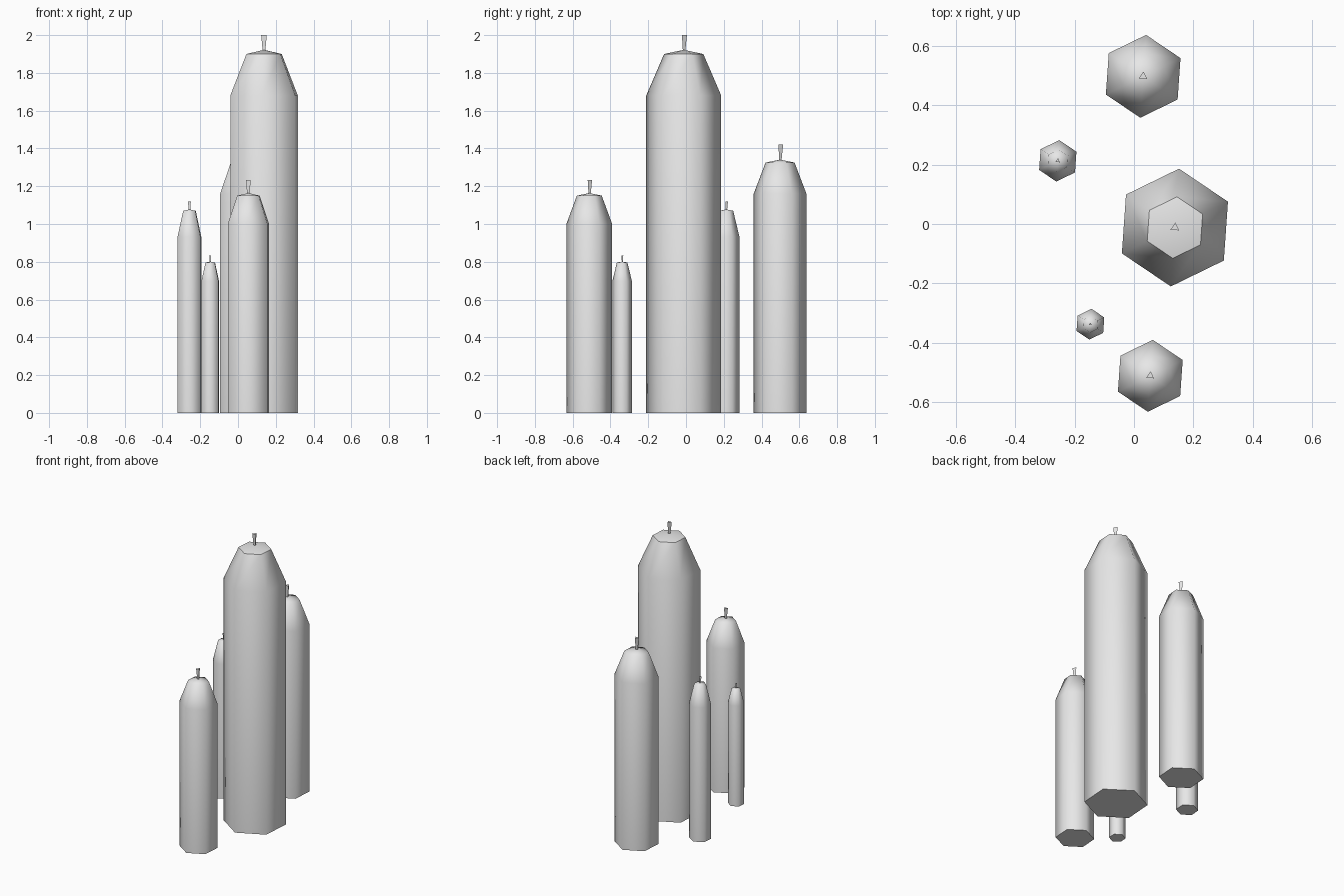
import bpy
import bmesh
from math import cos, sin, radians

cube = bpy.data.objects.get("Cube")
if cube:
    bpy.data.objects.remove(cube, do_unlink=True)

wax = bpy.data.materials.new("light_grey")
wax.use_nodes = True
GREY = (0.8, 0.8, 0.8, 1)
wax.diffuse_color = GREY
wax.node_tree.nodes["Principled BSDF"].inputs["Base Color"].default_value = GREY

TURN = radians(26)


def ring(bm, sides, radius, z, turn):
    step = radians(360 / sides)
    return [bm.verts.new((radius * cos(turn + i * step), radius * sin(turn + i * step), z))
            for i in range(sides)]


def bridge(bm, low, high):
    n = len(low)
    return [bm.faces.new((low[i], low[(i + 1) % n], high[(i + 1) % n], high[i]))
            for i in range(n)]


def finish(bm, name, x, y):
    mesh = bpy.data.meshes.new(name)
    bm.normal_update()
    bm.to_mesh(mesh)
    bm.free()
    mesh.materials.append(wax)
    obj = bpy.data.objects.new(name, mesh)
    obj.location = (x, y, 0)
    bpy.context.collection.objects.link(obj)


def candle(name, x, y, radius, top_radius, shoulder, rim, tip, wick_top, wick_radius, crisp):
    # Six-sided wax body with a tapered shoulder and shallow pointed cap
    bm = bmesh.new()
    base = ring(bm, 6, radius, 0, TURN)
    mid = ring(bm, 6, radius, shoulder, TURN)
    top = ring(bm, 6, top_radius, rim, TURN)
    peak = bm.verts.new((0, 0, tip))
    smooth = bridge(bm, base, mid) + bridge(bm, mid, top)
    for i in range(6):
        smooth.append(bm.faces.new((top[i], top[(i + 1) % 6], peak)))
    for face in smooth:
        face.smooth = True
    floor = bm.faces.new(base[::-1])
    for edge in floor.edges:
        edge.smooth = False
    # Crisp cap rim on the largest candle
    if crisp:
        for i in range(6):
            bm.edges.get((top[i], top[(i + 1) % 6])).smooth = False
    finish(bm, name, x, y)

    # Three-sided wick, wider at the top
    bm = bmesh.new()
    turn = TURN + radians(60)
    low = ring(bm, 3, wick_radius * 0.45, tip - 0.01, turn)
    high = ring(bm, 3, wick_radius, wick_top, turn)
    bridge(bm, low, high)
    bm.faces.new(high)
    bm.faces.new(low[::-1])
    finish(bm, name + "_wick", x, y)


candle("tall_candle", 0.138, -0.012, 0.199, 0.104, 1.68, 1.90, 1.922, 2.0, 0.017, True)
candle("back_candle", 0.031, 0.498, 0.14, 0.077, 1.16, 1.325, 1.341, 1.42, 0.016, False)
candle("front_candle", 0.055, -0.512, 0.1215, 0.066, 1.0, 1.15, 1.164, 1.233, 0.015, False)
candle("thin_candle", -0.257, 0.213, 0.07, 0.037, 0.932, 1.07, 1.077, 1.12, 0.009, False)
candle("small_candle", -0.147, -0.338, 0.052, 0.028, 0.697, 0.796, 0.801, 0.833, 0.006, False)
